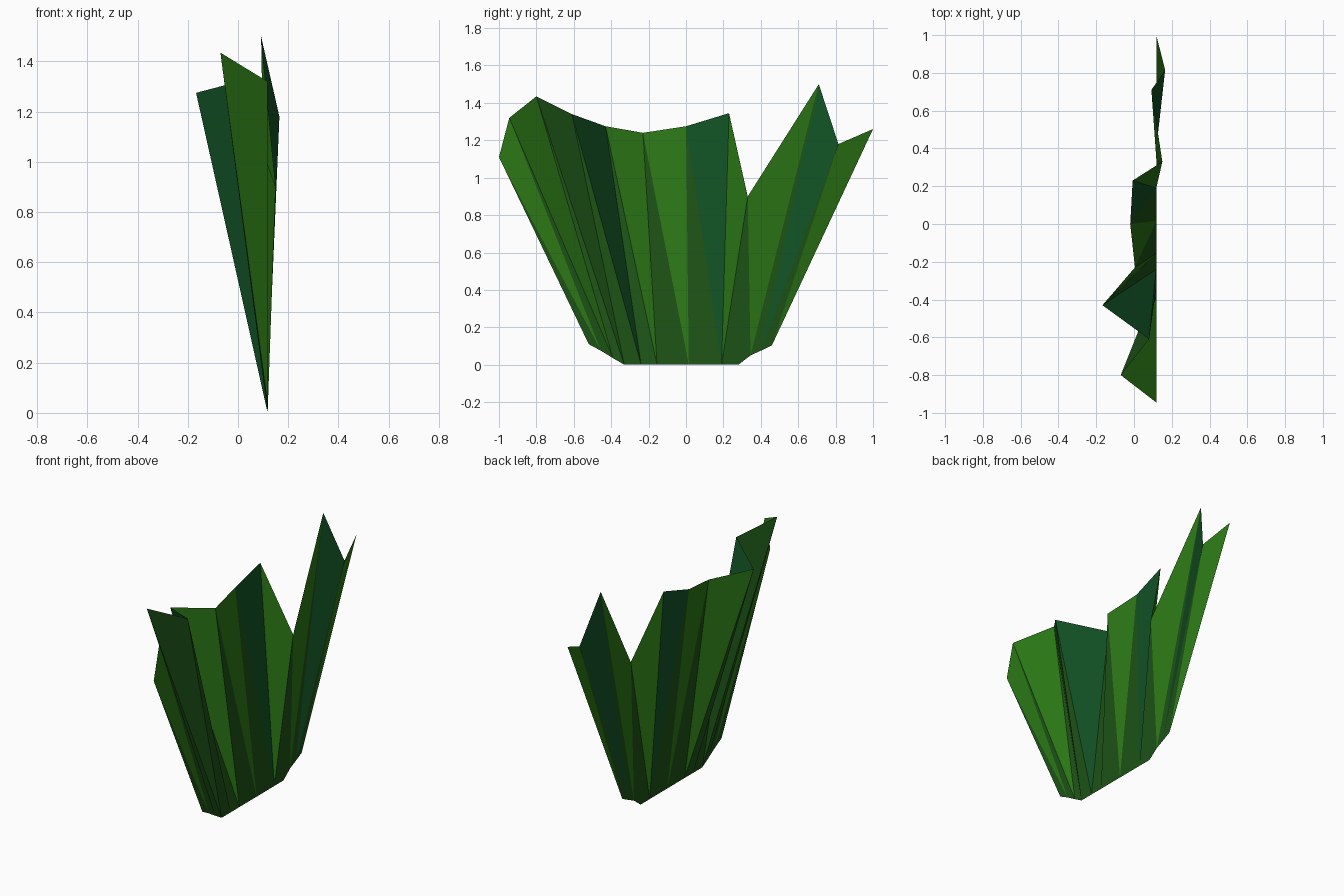
import bpy, bmesh

if "Cube" in bpy.data.objects:
    bpy.data.objects.remove(bpy.data.objects["Cube"])

ROOT_X = 0.118

# blade tips (x, y, z) and the matching root points (y, z) on one straight line
tips = [(0.118, -1.0, 1.11), (0.118, -0.945, 1.32), (-0.07, -0.80, 1.435), (0.08, -0.61, 1.34),
        (-0.167, -0.43, 1.275), (0.005, -0.23, 1.24), (-0.02, 0.0, 1.275), (-0.007, 0.23, 1.345),
        (0.15, 0.33, 0.90), (0.092, 0.71, 1.50), (0.165, 0.815, 1.18), (0.118, 1.0, 1.26)]
roots = [(-0.52, 0.11), (-0.455, 0.075), (-0.39, 0.035), (-0.33, 0), (-0.24, 0), (-0.155, 0),
         (0.015, 0), (0.19, 0), (0.28, 0), (0.345, 0.05), (0.40, 0.075), (0.46, 0.105)]


def material(name, color):
    m = bpy.data.materials.new(name)
    m.diffuse_color = (*color, 1)
    m.use_nodes = True
    m.node_tree.nodes["Principled BSDF"].inputs["Base Color"].default_value = m.diffuse_color
    return m


mesh = bpy.data.meshes.new("grass_tuft")
for name, color in (("leaf_green", (0.025, 0.19, 0.008)),
                    ("dark_green", (0.012, 0.085, 0.008)),
                    ("teal_green", (0.006, 0.085, 0.018))):
    mesh.materials.append(material(name, color))

# pleated sheet of blades: two triangles between each pair of tips and roots
bm = bmesh.new()
top = [bm.verts.new(p) for p in tips]
low = [bm.verts.new((ROOT_X, y, z)) for y, z in roots]
for i in range(len(top) - 1):
    if i == 7:   # notch blade folds the other way
        tris = [(low[i], top[i + 1], top[i]), (low[i], low[i + 1], top[i + 1])]
    else:
        tris = [(low[i + 1], top[i + 1], top[i]), (low[i], low[i + 1], top[i])]
    upper, lower = [bm.faces.new(t) for t in tris]
    upper.material_index = 2 if i in (3, 6, 9) else 1 if i == 2 else 0
    lower.material_index = 1
bm.to_mesh(mesh)
bm.free()

tuft = bpy.data.objects.new("grass_tuft", mesh)
bpy.context.collection.objects.link(tuft)
